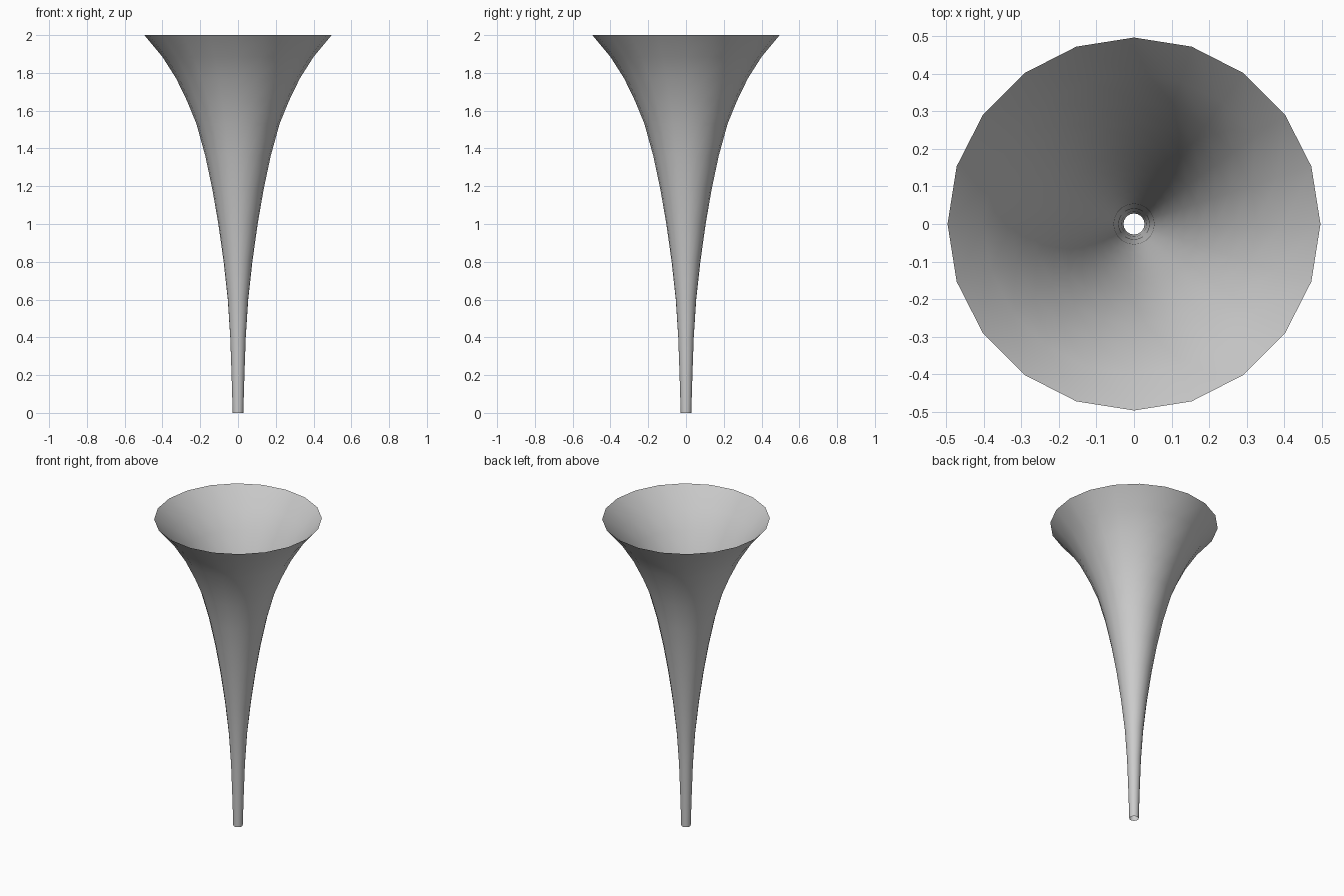
import bpy, bmesh, math

if "Cube" in bpy.data.objects:
    bpy.data.objects.remove(bpy.data.objects["Cube"])

SIDES = 20
# horn profile: (radius, height)
PROFILE = [(0.028, 0.0), (0.034, 0.2), (0.041, 0.4), (0.054, 0.6), (0.076, 0.8),
           (0.104, 1.0), (0.135, 1.18), (0.173, 1.36), (0.220, 1.53),
           (0.269, 1.65), (0.327, 1.77), (0.400, 1.885), (0.496, 2.0)]

# open, single-walled flared horn
bm = bmesh.new()
rings = []
for r, z in PROFILE:
    rings.append([bm.verts.new((r * math.cos(math.tau * i / SIDES),
                                r * math.sin(math.tau * i / SIDES), z))
                  for i in range(SIDES)])
for low, high in zip(rings, rings[1:]):
    for i in range(SIDES):
        j = (i + 1) % SIDES
        bm.faces.new((low[i], low[j], high[j], high[i])).smooth = True

mesh = bpy.data.meshes.new("flared_horn")
bm.to_mesh(mesh)
bm.free()
horn = bpy.data.objects.new("flared_horn", mesh)
bpy.context.collection.objects.link(horn)
